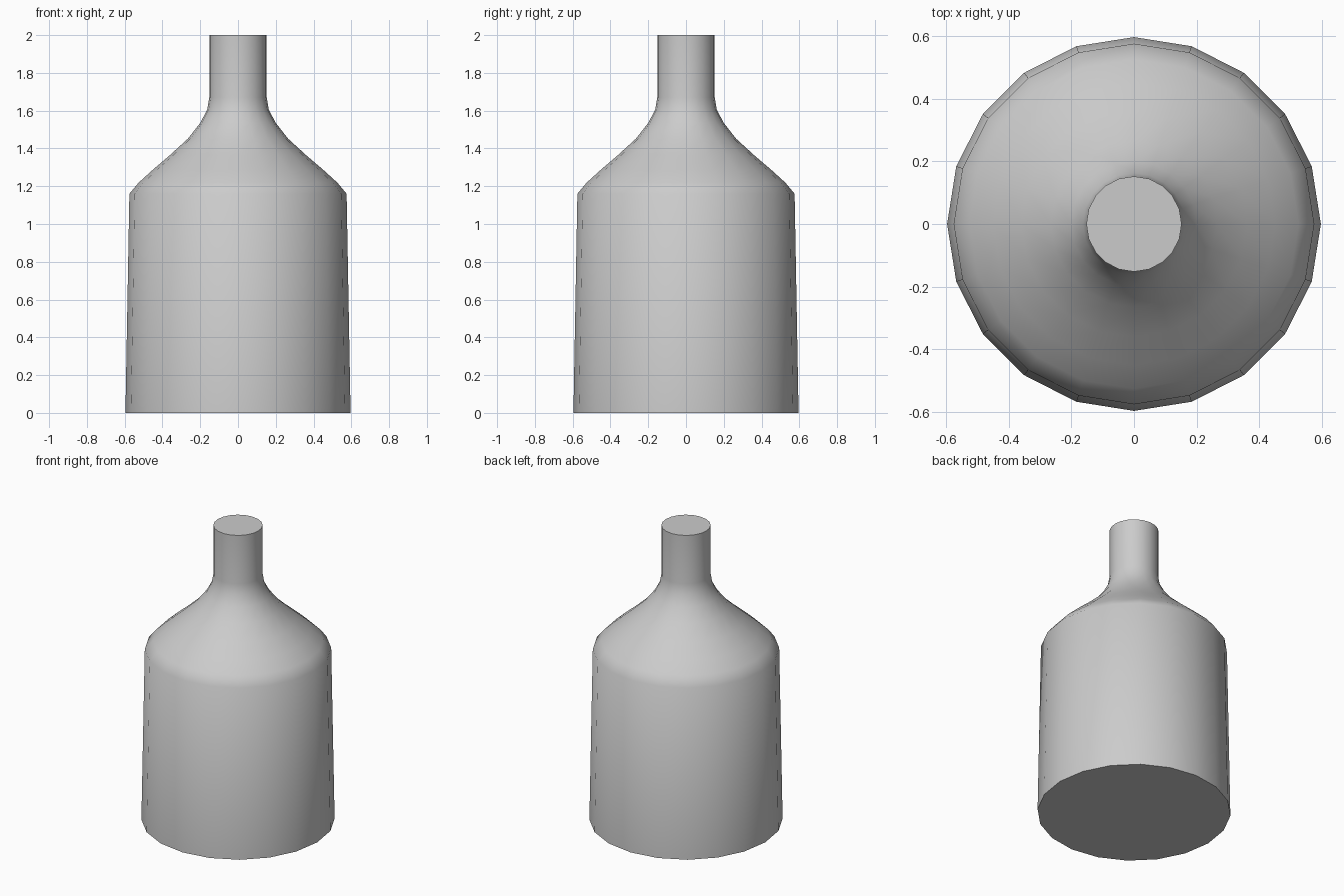
import bpy, bmesh, math

if "Cube" in bpy.data.objects:
    bpy.data.objects.remove(bpy.data.objects["Cube"])

SIDES = 20
# Bottle outline as (radius, height): body, shoulder, neck
PROFILE = [(0.596, 0.0), (0.575, 1.16), (0.525, 1.22), (0.45, 1.288),
           (0.36, 1.365), (0.265, 1.452), (0.2, 1.535), (0.163, 1.605),
           (0.152, 1.67), (0.152, 2.0)]

# Spin the outline into rings joined by quads
bm = bmesh.new()
rings = []
for r, z in PROFILE:
    rings.append([bm.verts.new((r * math.cos(2 * math.pi * i / SIDES),
                                r * math.sin(2 * math.pi * i / SIDES), z))
                  for i in range(SIDES)])
for low, high in zip(rings, rings[1:]):
    for i in range(SIDES):
        j = (i + 1) % SIDES
        bm.faces.new((low[i], low[j], high[j], high[i]))

# Flat base and mouth caps
bm.faces.new(rings[0][::-1])
bm.faces.new(rings[-1])

mesh = bpy.data.meshes.new("bottle")
bm.to_mesh(mesh)
bm.free()
bottle = bpy.data.objects.new("bottle", mesh)
bpy.context.collection.objects.link(bottle)

# Smooth sides, crisp cap edges
bpy.context.view_layer.objects.active = bottle
bottle.select_set(True)
bpy.ops.object.shade_smooth_by_angle(angle=math.radians(50))
